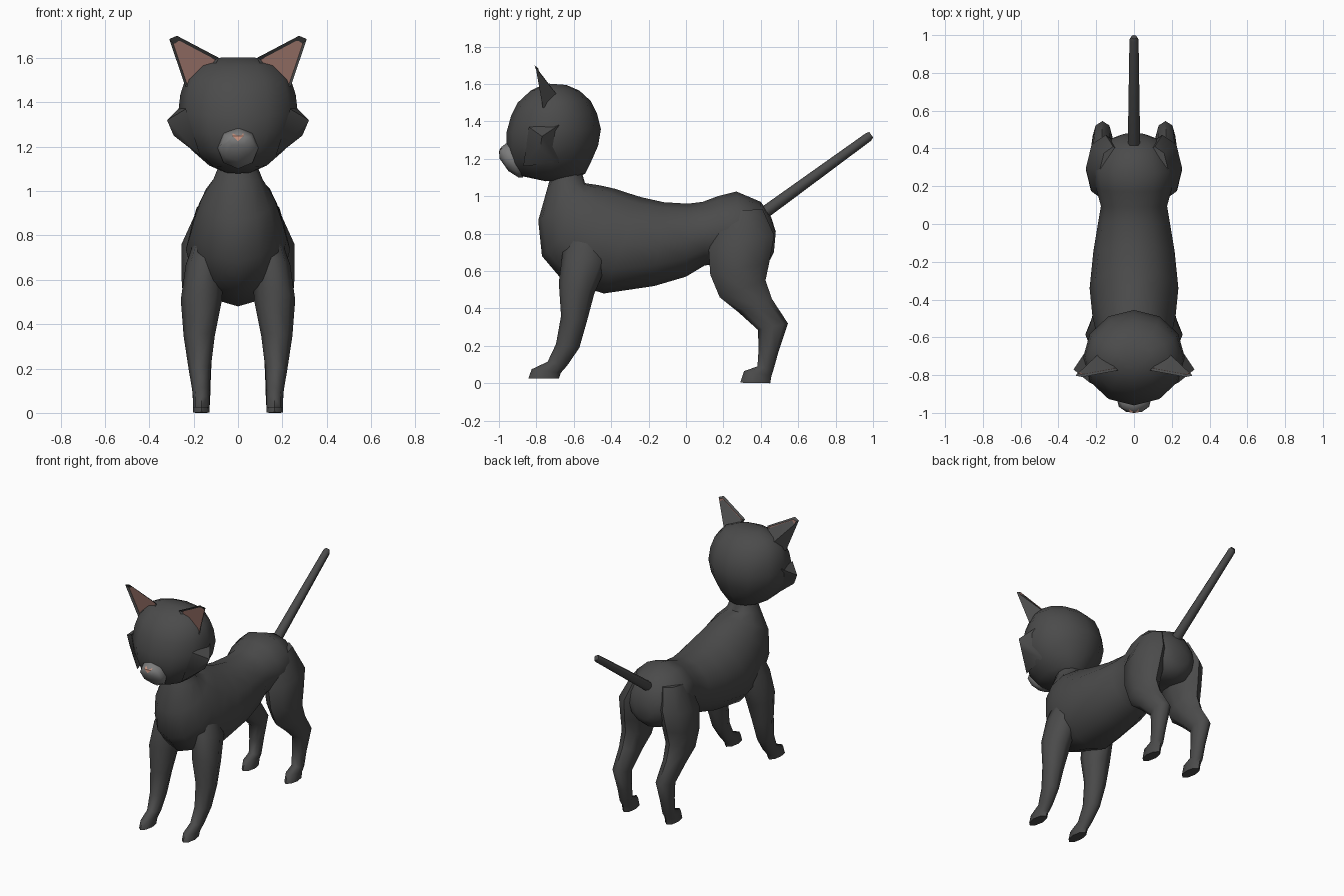
import bpy, bmesh, math
from mathutils import Vector


def material(name, r, g, b):
    m = bpy.data.materials.new(name)
    m.diffuse_color = (r, g, b, 1)
    return m


FUR = material("dark_fur", 0.07, 0.07, 0.07)
LIGHT = material("light_fur", 0.2, 0.2, 0.2)
PINK = material("inner_ear_pink", 0.32, 0.17, 0.14)
NOSE = material("nose_pink", 0.6, 0.3, 0.22)


def finish(name, bm, mats, mirror=False, angle=60):
    bmesh.ops.recalc_face_normals(bm, faces=bm.faces)
    mesh = bpy.data.meshes.new(name)
    bm.to_mesh(mesh)
    bm.free()
    for m in mats:
        mesh.materials.append(m)
    ob = bpy.data.objects.new(name, mesh)
    bpy.context.collection.objects.link(ob)
    bpy.ops.object.select_all(action='DESELECT')
    ob.select_set(True)
    bpy.context.view_layer.objects.active = ob
    bpy.ops.object.shade_smooth_by_angle(angle=math.radians(angle))
    if mirror:
        ob.modifiers.new("Mirror", 'MIRROR').use_mirror_merge = False
    return ob


def loft(name, sections, sides, mat, mirror=False):
    """Skin elliptical sections: (y1, z1, y2, z2, centre x, half width)."""
    bm = bmesh.new()
    rings = []
    for y1, z1, y2, z2, cx, w in sections:
        a, b = Vector((cx, y1, z1)), Vector((cx, y2, z2))
        mid, half = (a + b) / 2, (a - b) / 2
        ring = []
        for i in range(sides):
            t = math.tau * i / sides
            ring.append(bm.verts.new(mid + half * math.cos(t) + Vector((w * math.sin(t), 0, 0))))
        rings.append(ring)
    for r, s in zip(rings, rings[1:]):
        for i in range(sides):
            j = (i + 1) % sides
            bm.faces.new((r[i], r[j], s[j], s[i]))
    bm.faces.new(rings[0])
    bm.faces.new(rings[-1])
    return finish(name, bm, [mat], mirror)


def hull(name, points, mat, mirror=False, angle=60):
    bm = bmesh.new()
    for p in points:
        bm.verts.new(p)
    bmesh.ops.convex_hull(bm, input=bm.verts)
    return finish(name, bm, [mat], mirror, angle)


# Neck, chest, belly and rump: top point, bottom point
loft("body", [
    (-0.56, 1.14, -0.72, 1.12, 0, 0.08),
    (-0.54, 1.07, -0.742, 1.04, 0, 0.11),
    (-0.46, 1.058, -0.79, 0.87, 0, 0.165),
    (-0.38, 1.04, -0.77, 0.68, 0, 0.20),
    (-0.32, 1.02, -0.66, 0.55, 0, 0.22),
    (-0.24, 0.995, -0.44, 0.48, 0, 0.235),
    (-0.12, 0.968, -0.17, 0.52, 0, 0.215),
    (0.01, 0.96, 0.00, 0.57, 0, 0.19),
    (0.09, 0.97, 0.10, 0.63, 0, 0.175),
    (0.17, 1.0, 0.20, 0.64, 0, 0.20),
    (0.27, 1.025, 0.30, 0.63, 0, 0.215),
    (0.40, 0.97, 0.40, 0.62, 0, 0.175),
    (0.455, 0.89, 0.45, 0.66, 0, 0.12),
    (0.48, 0.81, 0.47, 0.70, 0, 0.06)], 12, FUR)

# Front legs with paws: front point, back point
loft("front_legs", [
    (-0.60, 0.86, -0.42, 0.82, 0.12, 0.055),
    (-0.66, 0.70, -0.42, 0.64, 0.15, 0.085),
    (-0.68, 0.54, -0.49, 0.48, 0.165, 0.093),
    (-0.668, 0.36, -0.53, 0.33, 0.175, 0.07),
    (-0.695, 0.21, -0.57, 0.19, 0.173, 0.05),
    (-0.74, 0.115, -0.635, 0.095, 0.167, 0.04),
    (-0.825, 0.075, -0.67, 0.055, 0.165, 0.037),
    (-0.843, 0.025, -0.68, 0.025, 0.165, 0.037)], 8, FUR, True)

# Hind legs with thigh, hock and paw
loft("hind_legs", [
    (0.17, 0.92, 0.41, 0.93, 0.11, 0.07),
    (0.12, 0.73, 0.472, 0.79, 0.15, 0.105),
    (0.13, 0.58, 0.445, 0.645, 0.163, 0.092),
    (0.18, 0.46, 0.425, 0.55, 0.17, 0.077),
    (0.28, 0.38, 0.46, 0.45, 0.17, 0.062),
    (0.385, 0.285, 0.545, 0.32, 0.167, 0.052),
    (0.388, 0.18, 0.495, 0.17, 0.165, 0.043),
    (0.382, 0.09, 0.467, 0.07, 0.165, 0.04),
    (0.31, 0.065, 0.457, 0.04, 0.165, 0.038),
    (0.29, 0.003, 0.45, 0.0, 0.165, 0.037)], 8, FUR, True)

# Straight raised tail
loft("tail", [
    (0.393, 0.934, 0.431, 0.88, 0, 0.033),
    (0.963, 1.338, 0.991, 1.298, 0, 0.024),
    (0.98, 1.343, 1.0, 1.315, 0, 0.016)], 8, FUR)

# Head: front point, back point
loft("head", [
    (-0.75, 1.08, -0.60, 1.09, 0, 0.06),
    (-0.89, 1.11, -0.54, 1.12, 0, 0.13),
    (-0.94, 1.18, -0.505, 1.19, 0, 0.21),
    (-0.96, 1.26, -0.47, 1.27, 0, 0.255),
    (-0.96, 1.34, -0.455, 1.36, 0, 0.27),
    (-0.935, 1.43, -0.475, 1.44, 0, 0.26),
    (-0.90, 1.50, -0.51, 1.51, 0, 0.237),
    (-0.83, 1.565, -0.57, 1.565, 0, 0.18),
    (-0.75, 1.603, -0.64, 1.595, 0, 0.09)], 12, FUR)

# Pointed cheek tufts
hull("cheeks", [(0.32, -0.77, 1.32), (0.29, -0.78, 1.25), (0.235, -0.84, 1.37),
                (0.17, -0.87, 1.16), (0.26, -0.68, 1.38), (0.20, -0.68, 1.18)], FUR, True)

# Muzzle: top point, bottom point
loft("muzzle", [
    (-0.92, 1.28, -0.87, 1.10, 0, 0.08),
    (-0.955, 1.287, -0.895, 1.10, 0, 0.092),
    (-0.985, 1.265, -0.95, 1.135, 0, 0.08),
    (-0.996, 1.25, -0.996, 1.20, 0, 0.04)], 8, LIGHT)

# Small triangular nose
hull("nose", [(0.025, -0.998, 1.248), (-0.025, -0.998, 1.248), (0, -1.0, 1.225),
              (0.025, -0.98, 1.26), (-0.025, -0.98, 1.26), (0, -0.98, 1.225)], NOSE, angle=20)

# Ears: open front with a sunken pink panel, single ridge behind
bm = bmesh.new()
rim = [bm.verts.new(p) for p in [
    (0.085, -0.775, 1.60), (0.275, -0.81, 1.70), (0.31, -0.803, 1.685),
    (0.237, -0.765, 1.47), (0.15, -0.76, 1.49)]]
ridge = bm.verts.new((0.18, -0.68, 1.53))
front = bm.faces.new(rim)
for i in range(5):
    bm.faces.new((rim[(i + 1) % 5], rim[i], ridge))
bmesh.ops.recalc_face_normals(bm, faces=bm.faces)
bmesh.ops.inset_region(bm, faces=[front], thickness=0.014, depth=-0.012)
front.material_index = 1
finish("ears", bm, [FUR, PINK], True, 35)
